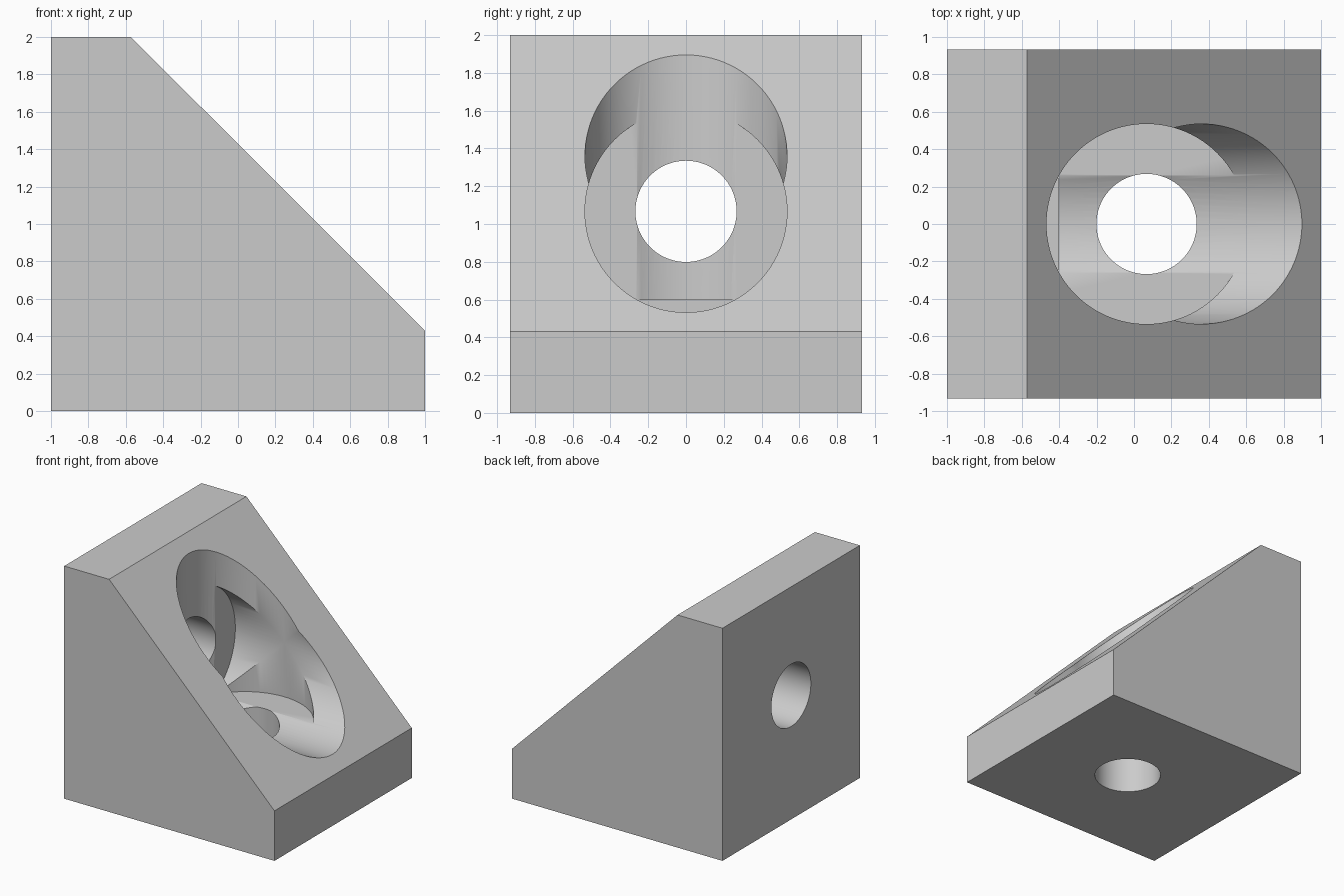
import bpy, bmesh, math
from mathutils import Matrix, Vector

cube = bpy.data.objects.get("Cube")
if cube:
    bpy.data.objects.remove(cube, do_unlink=True)

HALF_WIDTH = 0.933
BORE_X, BORE_Z = 0.067, 1.067      # axes of the upright and level bores
BORE_R, RECESS_R = 0.268, 0.535
FLOOR_X, FLOOR_Z = -0.4, 0.6       # seats of the two recesses

grey = bpy.data.materials.new("light grey")
grey.use_nodes = True
colour = (0.6, 0.6, 0.6, 1)
grey.diffuse_color = colour
grey.node_tree.nodes["Principled BSDF"].inputs["Base Color"].default_value = colour


def add_object(name, bm):
    bmesh.ops.recalc_face_normals(bm, faces=bm.faces)
    mesh = bpy.data.meshes.new(name)
    bm.to_mesh(mesh)
    bm.free()
    mesh.materials.append(grey)
    obj = bpy.data.objects.new(name, mesh)
    bpy.context.collection.objects.link(obj)
    return obj


def cylinder(name, radius, start, end, level):
    """Cutting cylinder from start to end along x (level) or z (upright)."""
    mid = (start + end) / 2
    if level:
        place = Matrix.Translation((mid, 0, BORE_Z)) @ Matrix.Rotation(math.pi / 2, 4, 'Y')
    else:
        place = Matrix.Translation((BORE_X, 0, mid))
    bm = bmesh.new()
    bmesh.ops.create_cone(bm, cap_ends=True, segments=96, radius1=radius,
                          radius2=radius, depth=end - start, matrix=place)
    return add_object(name, bm)


# Bracket body: sloped side profile extruded across its width
bm = bmesh.new()
profile = [(-1, 0), (1, 0), (1, 0.43), (-0.573, 2), (-1, 2)]
face = bm.faces.new([bm.verts.new((x, -HALF_WIDTH, z)) for x, z in profile])
extruded = bmesh.ops.extrude_face_region(bm, geom=[face])["geom"]
bmesh.ops.translate(bm, vec=Vector((0, 2 * HALF_WIDTH, 0)),
                    verts=[v for v in extruded if isinstance(v, bmesh.types.BMVert)])
body = add_object("corner_bracket", bm)

# Screw recesses, then the through bores
cutters = [
    cylinder("level_recess_cutter", RECESS_R, FLOOR_X, 2.2, True),
    cylinder("upright_recess_cutter", RECESS_R, FLOOR_Z, 3.2, False),
    cylinder("level_bore_cutter", BORE_R, -1.3, 0.03, True),
    cylinder("upright_bore_cutter", BORE_R, -0.3, 1.03, False),
]
bpy.ops.object.select_all(action='DESELECT')
bpy.context.view_layer.objects.active = body
body.select_set(True)
for cutter in cutters:
    cutter.hide_render = True
    cut = body.modifiers.new(cutter.name, 'BOOLEAN')
    cut.operation = 'DIFFERENCE'
    cut.solver = 'EXACT'
    cut.object = cutter
    bpy.ops.object.modifier_apply(modifier=cut.name)
    bpy.data.objects.remove(cutter, do_unlink=True)

bpy.ops.object.shade_smooth_by_angle(angle=math.radians(30))
